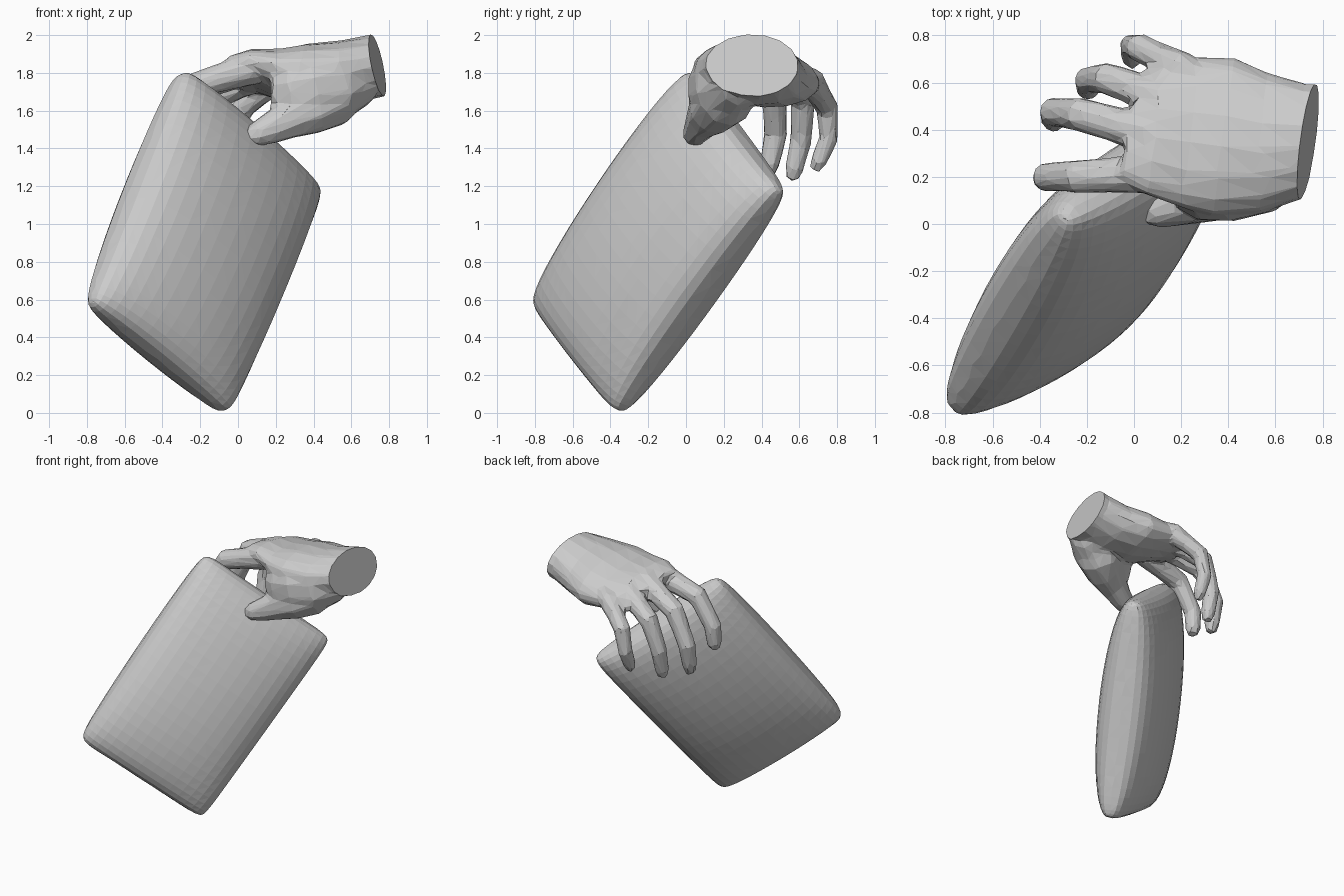
import bpy, bmesh, random
from math import sin, cos, pi
from mathutils import Vector as V

if "Cube" in bpy.data.objects:
    bpy.data.objects.remove(bpy.data.objects["Cube"])

random.seed(4)


def finish(name, bm):
    bmesh.ops.remove_doubles(bm, verts=bm.verts, dist=0.002)
    bmesh.ops.recalc_face_normals(bm, faces=bm.faces)
    me = bpy.data.meshes.new(name)
    bm.to_mesh(me)
    bm.free()
    ob = bpy.data.objects.new(name, me)
    bpy.context.collection.objects.link(ob)
    return ob


# Pillow: two bulged grids sharing a seam, stretched between four corners
def pillow(top, right, bottom, left, half_thick, nu=24, nv=18):
    bm = bmesh.new()
    normal = (top - left).cross(right - top).normalized()
    mid = (top + right + bottom + left) / 4
    seam = {}
    for side in (1, -1):
        grid = []
        for i in range(nu + 1):
            row = []
            for j in range(nv + 1):
                a, b = pi * (i / nu - .5), pi * (j / nv - .5)
                u, v = sin(a), sin(b)
                h = half_thick * max(0, cos(a) * cos(b)) ** .68
                # one long edge bows out, the other is slightly pinched
                pv = v * (1 + (.04 if v < 0 else -.015) * cos(a))
                s, t = (u + 1) / 2, (pv + 1) / 2
                p = left.lerp(top, s).lerp(bottom.lerp(right, s), t)
                # blunt corners
                p = p.lerp(mid, .035 * abs(u * v) ** 16)
                if i in (0, nu) or j in (0, nv):
                    if (i, j) not in seam:
                        q = p + normal * random.uniform(-.012, .012)
                        seam[i, j] = bm.verts.new(q)
                    row.append(seam[i, j])
                else:
                    row.append(bm.verts.new(p + normal * h * side))
            grid.append(row)
        for i in range(nu):
            for j in range(nv):
                bm.faces.new((grid[i][j], grid[i + 1][j],
                              grid[i + 1][j + 1], grid[i][j + 1]))
    bmesh.ops.triangulate(bm, faces=bm.faces)
    return finish("pillow", bm)


pillow(V((-.30, .035, 1.825)), V((.44, .515, 1.18)),
       V((-.06, -.35, -.015)), V((-.79, -.805, .575)), .25)


# Loft of elliptical rings: (x, y, z, half width, half height)
def loft(name, rings, side0=(0, 1, 0), side1=(0, 1, 0), n=8):
    bm = bmesh.new()
    pts = [V(r[:3]) for r in rings]
    loops = []
    for k, r in enumerate(rings):
        t = (pts[min(k + 1, len(pts) - 1)] - pts[max(k - 1, 0)]).normalized()
        s = V(side0).lerp(V(side1), k / (len(pts) - 1))
        s = (s - t * s.dot(t)).normalized()
        up = t.cross(s)
        loops.append([bm.verts.new(pts[k]
                      + s * r[3] * cos(2 * pi * (i + .5) / n)
                      + up * r[4] * sin(2 * pi * (i + .5) / n))
                      for i in range(n)])
    for a, b in zip(loops, loops[1:]):
        for i in range(n):
            m = (i + 1) % n
            bm.faces.new((a[i], a[m], b[m], b[i]))
    bm.faces.new(loops[0])
    bm.faces.new(loops[-1])
    return finish(name, bm)


# Palm from beyond the wrist (trimmed later) to the finger webs
hand = loft("hand", [
    (.86, .36, 1.865, .235, .168),
    (.738, .357, 1.84, .242, .168),
    (.56, .345, 1.80, .30, .17),
    (.38, .37, 1.785, .345, .165),
    (.23, .39, 1.79, .33, .13),
    (.09, .405, 1.81, .295, .10),
    (-.01, .42, 1.79, .25, .07)], (.13, 1, 0), (.4, 1, -.3), n=16)

# Fleshy web between thumb and palm, then the thumb
parts = [loft("thumb_web", [
    (.66, .29, 1.77, .15, .14),
    (.52, .20, 1.735, .17, .20),
    (.38, .15, 1.715, .15, .195),
    (.27, .125, 1.70, .115, .16),
    (.18, .14, 1.70, .07, .115)], n=10),
    loft("thumb", [
        (.64, .29, 1.75, .10, .10),
        (.50, .20, 1.65, .16, .145),
        (.38, .14, 1.60, .135, .135),
        (.27, .095, 1.555, .10, .11),
        (.17, .065, 1.505, .08, .088),
        (.10, .045, 1.475, .068, .072),
        (.045, .035, 1.455, .04, .045)])]

# Fingers: knuckle, two joints and tip, with the base radius
fingers = {
    "index": ((.06, .215, 1.82), (-.24, .20, 1.73), (-.37, .20, 1.53), (-.38, .19, 1.35), .084),
    "middle": ((.07, .38, 1.825), (-.23, .465, 1.71), (-.34, .475, 1.48), (-.34, .43, 1.25), .084),
    "ring": ((.12, .53, 1.79), (-.12, .62, 1.67), (-.195, .61, 1.45), (-.195, .56, 1.23), .079),
    "pinky": ((.20, .66, 1.76), (.02, .75, 1.61), (-.01, .755, 1.45), (-.01, .68, 1.28), .07),
}
for name, (k, p, d, t, r) in fingers.items():
    k, p, d, t = map(V, (k, p, d, t))
    path = [(k + (k - p) * .4 - V((0, 0, .03)), .7), (k, 1.1), (k.lerp(p, .5), .94), (p, .9),
            (p.lerp(d, .5), .8), (d, .78), (d.lerp(t, .7), .68), (t, .45)]
    parts.append(loft(name + "_finger", [(*c, r * f, r * f) for c, f in path]))


def apply(kind, **settings):
    mod = hand.modifiers.new(kind.lower(), kind)
    for key, value in settings.items():
        setattr(mod, key, value)
    bpy.ops.object.modifier_apply(modifier=mod.name)


# Weld the digits into the palm, soften the joins, reduce to low-poly facets
bpy.context.view_layer.objects.active = hand
for part in parts:
    apply('BOOLEAN', operation='UNION', solver='EXACT', object=part)
    bpy.data.objects.remove(part)
apply('REMESH', mode='VOXEL', voxel_size=.014)
apply('SMOOTH', factor=.5, iterations=14)
apply('DECIMATE', ratio=1400 / (2 * len(hand.data.polygons)))

# Trim the wrist to a flat cut
bm = bmesh.new()
bm.from_mesh(hand.data)
bmesh.ops.bisect_plane(bm, geom=bm.verts[:] + bm.edges[:] + bm.faces[:],
                       plane_co=(.738, .355, 1.84), plane_no=(1, -.13, .2),
                       clear_outer=True)
bmesh.ops.holes_fill(bm, edges=[e for e in bm.edges if e.is_boundary])
bm.to_mesh(hand.data)
bm.free()
for poly in hand.data.polygons:
    poly.use_smooth = False
